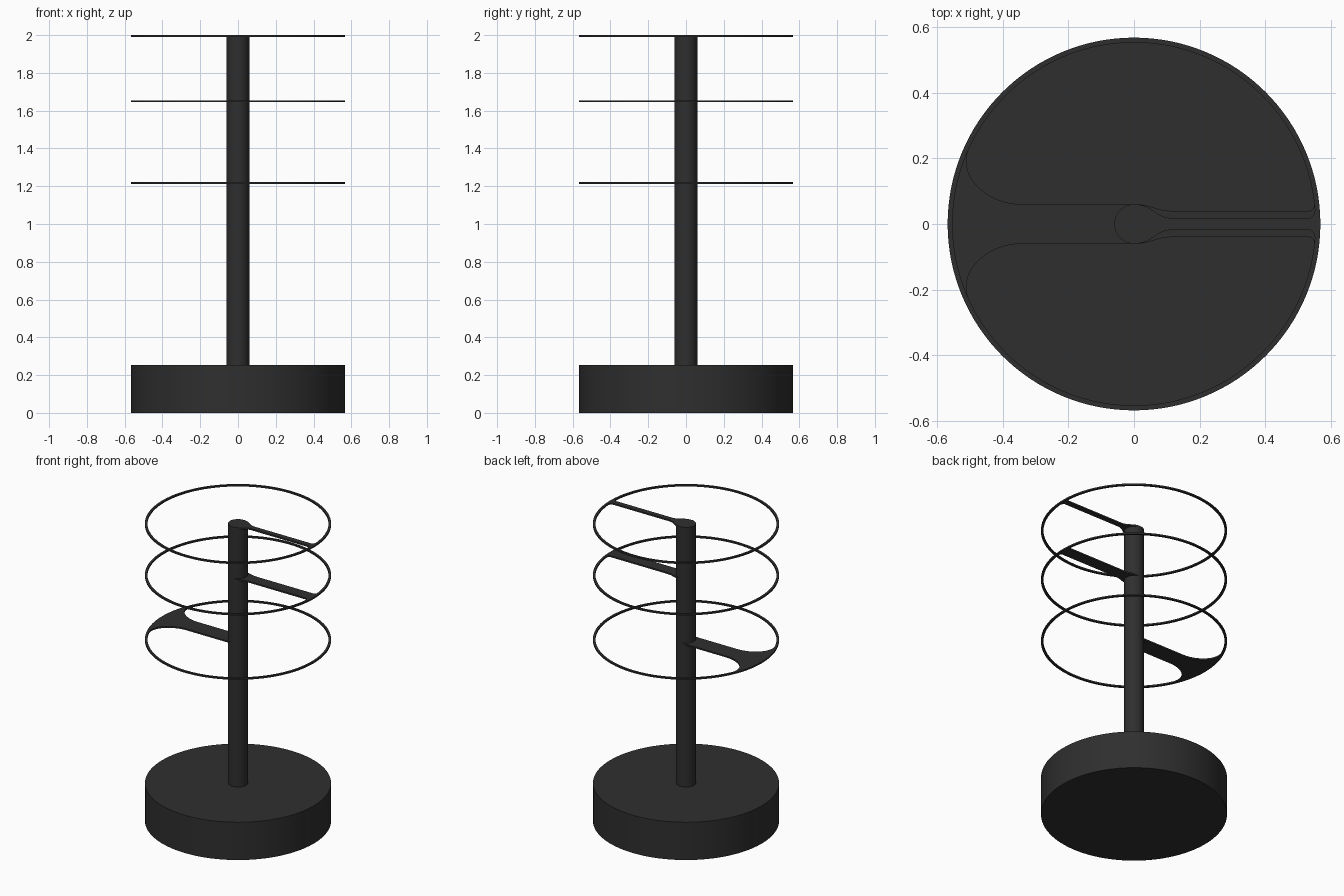
import bpy, bmesh, math
from mathutils import Vector
from mathutils.geometry import interpolate_bezier

if "Cube" in bpy.data.objects:
    bpy.data.objects.remove(bpy.data.objects["Cube"], do_unlink=True)

BASE_R, BASE_H, POST_R = 0.567, 0.254, 0.06
RING_IN, THICK = 0.552, 0.01

charcoal = bpy.data.materials.new("charcoal")
charcoal.use_nodes = True
charcoal.diffuse_color = (0.028, 0.028, 0.028, 1)
charcoal.node_tree.nodes["Principled BSDF"].inputs["Base Color"].default_value = charcoal.diffuse_color


def finish(name, bm):
    bmesh.ops.recalc_face_normals(bm, faces=bm.faces)
    mesh = bpy.data.meshes.new(name)
    bm.to_mesh(mesh)
    bm.free()
    mesh.materials.append(charcoal)
    obj = bpy.data.objects.new(name, mesh)
    bpy.context.collection.objects.link(obj)
    bpy.ops.object.select_all(action='DESELECT')
    obj.select_set(True)
    bpy.context.view_layer.objects.active = obj
    bpy.ops.object.shade_smooth_by_angle(angle=math.radians(30))
    return obj


def cylinder(name, radius, bottom, top, segments):
    bm = bmesh.new()
    bmesh.ops.create_cone(bm, cap_ends=True, segments=segments, radius1=radius,
                          radius2=radius, depth=top - bottom)
    bmesh.ops.translate(bm, verts=bm.verts, vec=(0, 0, (bottom + top) / 2))
    finish(name, bm)


def ring(name, top):
    # Flat band: a rectangular section spun around the post
    bm = bmesh.new()
    section = [(RING_IN, top - THICK), (BASE_R, top - THICK), (BASE_R, top), (RING_IN, top)]
    verts = [bm.verts.new((r, 0, z)) for r, z in section]
    edges = [bm.edges.new((verts[i], verts[(i + 1) % 4])) for i in range(4)]
    bmesh.ops.spin(bm, geom=verts + edges, cent=(0, 0, 0), axis=(0, 0, 1),
                   angle=math.tau, steps=128)
    bmesh.ops.remove_doubles(bm, verts=bm.verts, dist=0.0001)
    finish(name, bm)


def arm(name, top, side, curves):
    # Half outline from the post to the ring, closed along the rim and mirrored in y
    half = []
    for curve in curves:
        half += interpolate_bezier(*[Vector((x, y, 0)) for x, y in curve], 14)
    end = math.atan2(half[-1].y, half[-1].x)
    rim = RING_IN + 0.003
    half += [Vector((rim * math.cos(end * k / 8), rim * math.sin(end * k / 8), 0))
             for k in range(8, 0, -1)]
    outline = half + [Vector((p.x, -p.y, 0)) for p in reversed(half)]
    bm = bmesh.new()
    face = bm.faces.new([bm.verts.new((side * p.x, p.y, top)) for p in outline])
    grown = bmesh.ops.extrude_face_region(bm, geom=[face], use_keep_orig=True)
    lower = [v for v in grown["geom"] if isinstance(v, bmesh.types.BMVert)]
    bmesh.ops.translate(bm, verts=lower, vec=(0, 0, -THICK))
    finish(name, bm)


def slim_curves(w):
    # Flare at the post, straight run, small fillet at the ring
    return [[(0, POST_R), (0.06, POST_R), (0.06, w), (0.12, w)],
            [(0.53, w), (0.542, w), (0.548, w + 0.008), (0.549, w + 0.02)]]


wide_curves = [[(0, POST_R), (0.1, POST_R), (0.2, POST_R), (0.34, POST_R)],
               [(0.34, POST_R), (0.43, POST_R), (0.51, 0.12), (0.51, 0.19)],
               [(0.51, 0.19), (0.51, 0.205), (0.508, 0.218), (0.499, 0.236)]]

# Base and post
cylinder("base", BASE_R, 0, BASE_H, 128)
cylinder("post", POST_R, BASE_H - 0.01, 2, 64)

# Three rings, each held by one arm
for label, top, side, curves in (("upper", 2, 1, slim_curves(0.018)),
                                 ("middle", 1.655, 1, slim_curves(0.04)),
                                 ("lower", 1.222, -1, wide_curves)):
    ring(label + "_ring", top)
    arm(label + "_arm", top, side, curves)
